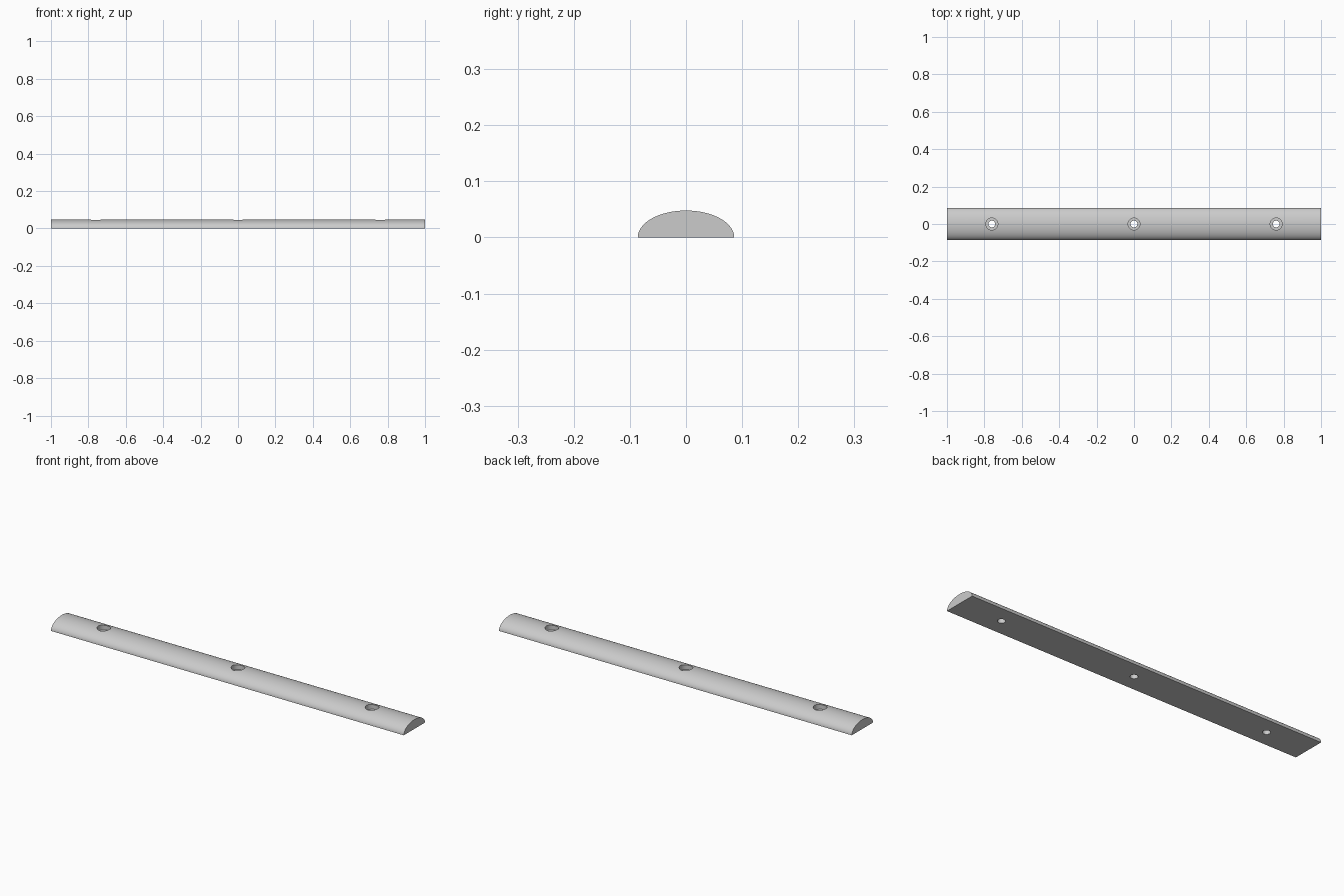
import bpy, bmesh, math

cube = bpy.data.objects.get("Cube")
if cube:
    bpy.data.objects.remove(cube, do_unlink=True)

HALF_LENGTH, HALF_WIDTH, HEIGHT = 1.0, 0.086, 0.048
ARC_STEPS, HOLE_SIDES = 48, 48

grey = bpy.data.materials.new("light_grey")
grey.use_nodes = True
colour = (0.6, 0.6, 0.6, 1)
grey.diffuse_color = colour
grey.node_tree.nodes["Principled BSDF"].inputs["Base Color"].default_value = colour


def add_object(name, bm):
    bmesh.ops.recalc_face_normals(bm, faces=bm.faces)
    mesh = bpy.data.meshes.new(name)
    bm.to_mesh(mesh)
    bm.free()
    mesh.materials.append(grey)
    obj = bpy.data.objects.new(name, mesh)
    bpy.context.collection.objects.link(obj)
    return obj


# Half-elliptical bar, extruded along x
bm = bmesh.new()
angles = [math.pi * i / ARC_STEPS for i in range(ARC_STEPS + 1)]
end = bm.faces.new([bm.verts.new((-HALF_LENGTH, HALF_WIDTH * math.cos(a),
                                  HEIGHT * max(0, math.sin(a)))) for a in angles])
ext = bmesh.ops.extrude_face_region(bm, geom=[end], use_keep_orig=True)
moved = [g for g in ext["geom"] if isinstance(g, bmesh.types.BMVert)]
bmesh.ops.translate(bm, verts=moved, vec=(2 * HALF_LENGTH, 0, 0))
bar = add_object("rounded_bar", bm)


# Stepped screw hole cutters: narrow shank below, wide head recess above
def hole_cutter(x):
    bm = bmesh.new()
    rings = []
    for r, z in ((0.018, -0.02), (0.018, 0.022), (0.032, 0.022), (0.032, 0.08)):
        rings.append([bm.verts.new((x + r * math.cos(t), r * math.sin(t), z))
                      for t in (math.tau * i / HOLE_SIDES for i in range(HOLE_SIDES))])
    for low, high in zip(rings, rings[1:]):
        for i in range(HOLE_SIDES):
            j = (i + 1) % HOLE_SIDES
            bm.faces.new((low[i], low[j], high[j], high[i]))
    bm.faces.new(rings[0])
    bm.faces.new(rings[-1])
    cutter = add_object("hole_cutter", bm)
    cutter.hide_render = True
    return cutter


bpy.ops.object.select_all(action="DESELECT")
bar.select_set(True)
bpy.context.view_layer.objects.active = bar
for x in (-0.76, 0, 0.76):
    cutter = hole_cutter(x)
    mod = bar.modifiers.new("screw_hole", "BOOLEAN")
    mod.operation = "DIFFERENCE"
    mod.solver = "EXACT"
    mod.object = cutter
    bpy.ops.object.modifier_apply(modifier=mod.name)
    bpy.data.objects.remove(cutter, do_unlink=True)

bpy.ops.object.shade_smooth_by_angle(angle=math.radians(30))
